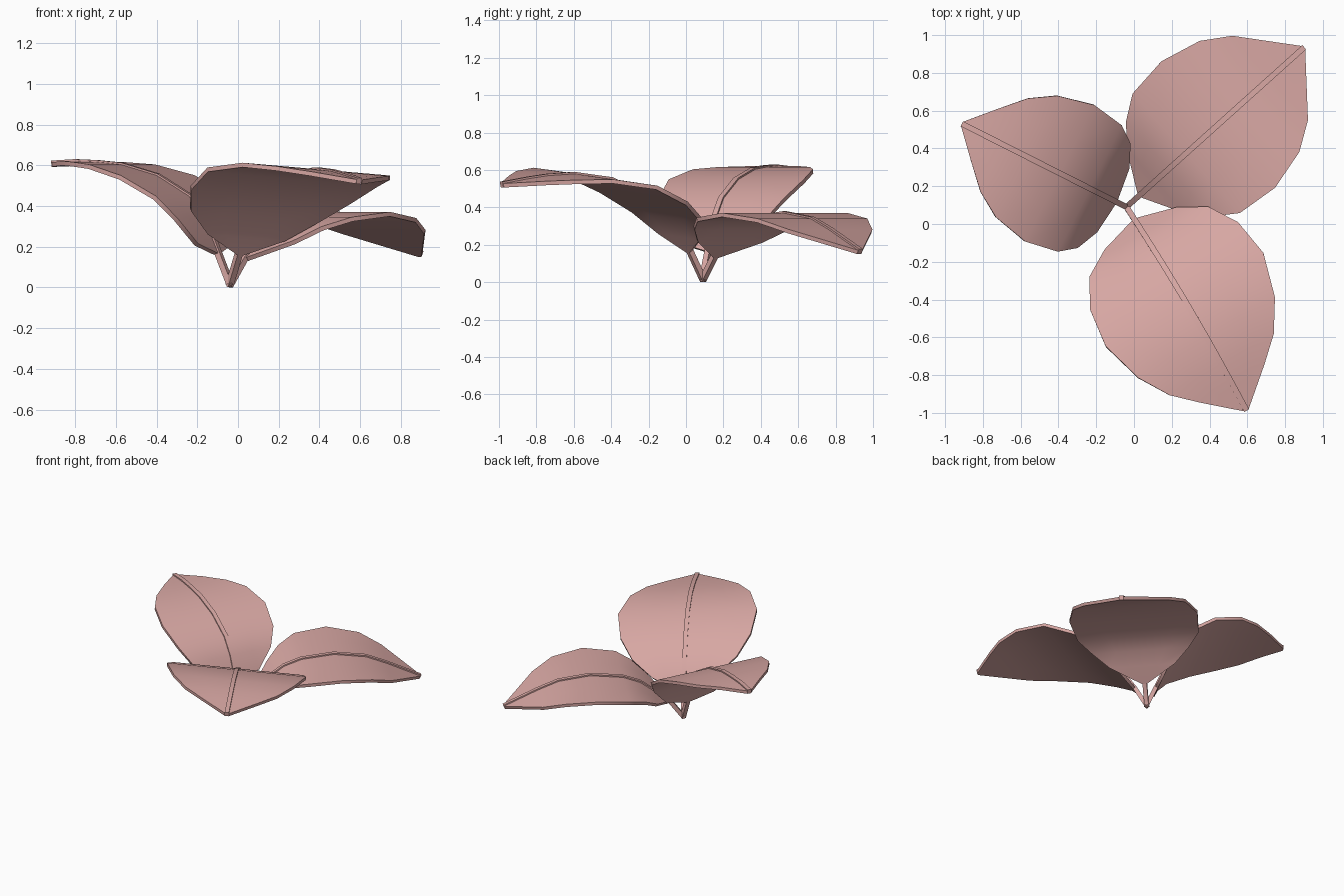
import bpy, bmesh, math
from mathutils import Vector

if "Cube" in bpy.data.objects:
    bpy.data.objects.remove(bpy.data.objects["Cube"])

pink = bpy.data.materials.new("dusty_pink")
pink.diffuse_color = (0.68, 0.385, 0.365, 1)
pink.use_nodes = True
pink.node_tree.nodes["Principled BSDF"].inputs["Base Color"].default_value = pink.diffuse_color

ROOT = Vector((-0.04, 0.09, 0.0))


def make_object(name, bm, thickness=0):
    bmesh.ops.recalc_face_normals(bm, faces=bm.faces)
    me = bpy.data.meshes.new(name)
    bm.to_mesh(me)
    bm.free()
    me.materials.append(pink)
    ob = bpy.data.objects.new(name, me)
    bpy.context.collection.objects.link(ob)
    bpy.ops.object.select_all(action='DESELECT')
    ob.select_set(True)
    bpy.context.view_layer.objects.active = ob
    if thickness:
        if me.polygons[0].normal.z < 0:
            me.flip_normals()
        mod = ob.modifiers.new("thickness", 'SOLIDIFY')
        mod.thickness = thickness
        mod.offset = 0
        bpy.ops.object.modifier_apply(modifier=mod.name)
    bpy.ops.object.shade_smooth_by_angle(angle=math.radians(35))
    return ob


def leaf(name, tip_xy, rows, tilt=0.0, bow=0.0):
    """rows: (fraction along the midrib, half width, height)"""
    span = Vector((tip_xy[0], tip_xy[1], 0)) - ROOT
    d = span.normalized()
    side = Vector((-d.y, d.x, 0))

    def point(t, s, z):
        return ROOT + span * t + side * (s + bow * math.sin(math.pi * t)) + Vector((0, 0, z - tilt * s))

    # blade: curved sheet with thickness
    bm = bmesh.new()
    grid = [[bm.verts.new(point(t, w * k, z)) for k in (-1, -0.5, 0, 0.5, 1)] for t, w, z in rows]
    for a, b in zip(grid, grid[1:]):
        for i in range(4):
            bm.faces.new((a[i], a[i + 1], b[i + 1], b[i]))
    make_object(name + "_blade", bm, 0.022)

    # stem and midrib: square bar swept from the root to the tip, proud of the upper face
    path = [point(0, 0, 0.006)] + [point(t, 0, z) for t, w, z in rows]
    bm = bmesh.new()
    rings = []
    for i, p in enumerate(path):
        tan = (path[min(i + 1, len(path) - 1)] - path[max(i - 1, 0)]).normalized()
        up = tan.cross(side).normalized()
        if up.z < 0:
            up = -up
        rings.append([bm.verts.new(p + side * (0.015 * u) + up * v)
                      for u, v in ((-1, -0.009), (1, -0.009), (1, 0.02), (-1, 0.02))])
    for a, b in zip(rings, rings[1:]):
        for i in range(4):
            j = (i + 1) % 4
            bm.faces.new((a[i], a[j], b[j], b[i]))
    bm.faces.new(rings[0])
    bm.faces.new(rings[-1])
    make_object(name + "_stem", bm)


# back right leaf, drooping tip
leaf("back_leaf", (0.895, 0.93),
     [(.08, .02, .14), (.17, .23, .22), (.245, .34, .29), (.34, .425, .335),
      (.52, .45, .36), (.695, .395, .33), (.81, .30, .272), (1, .012, .16)])
# left leaf, smaller and flat at the end
leaf("left_leaf", (-0.91, 0.53),
     [(.07, .02, .165), (.09, .19, .21), (.145, .31, .335), (.23, .375, .44), (.41, .405, .54),
      (.61, .36, .593), (.745, .277, .605), (.87, .15, .61), (1, .012, .603)])
# front leaf, slightly tilted to its outer side
# (positive tilt lowers the outer right half)
leaf("front_leaf", (0.595, -0.985),
     [(.07, .02, .165), (.115, .22, .25), (.18, .365, .355), (.30, .455, .455), (.465, .485, .542),
      (.65, .42, .57), (.78, .32, .56), (.87, .20, .545), (1, .012, .518)],
     tilt=0.075, bow=0.015)
